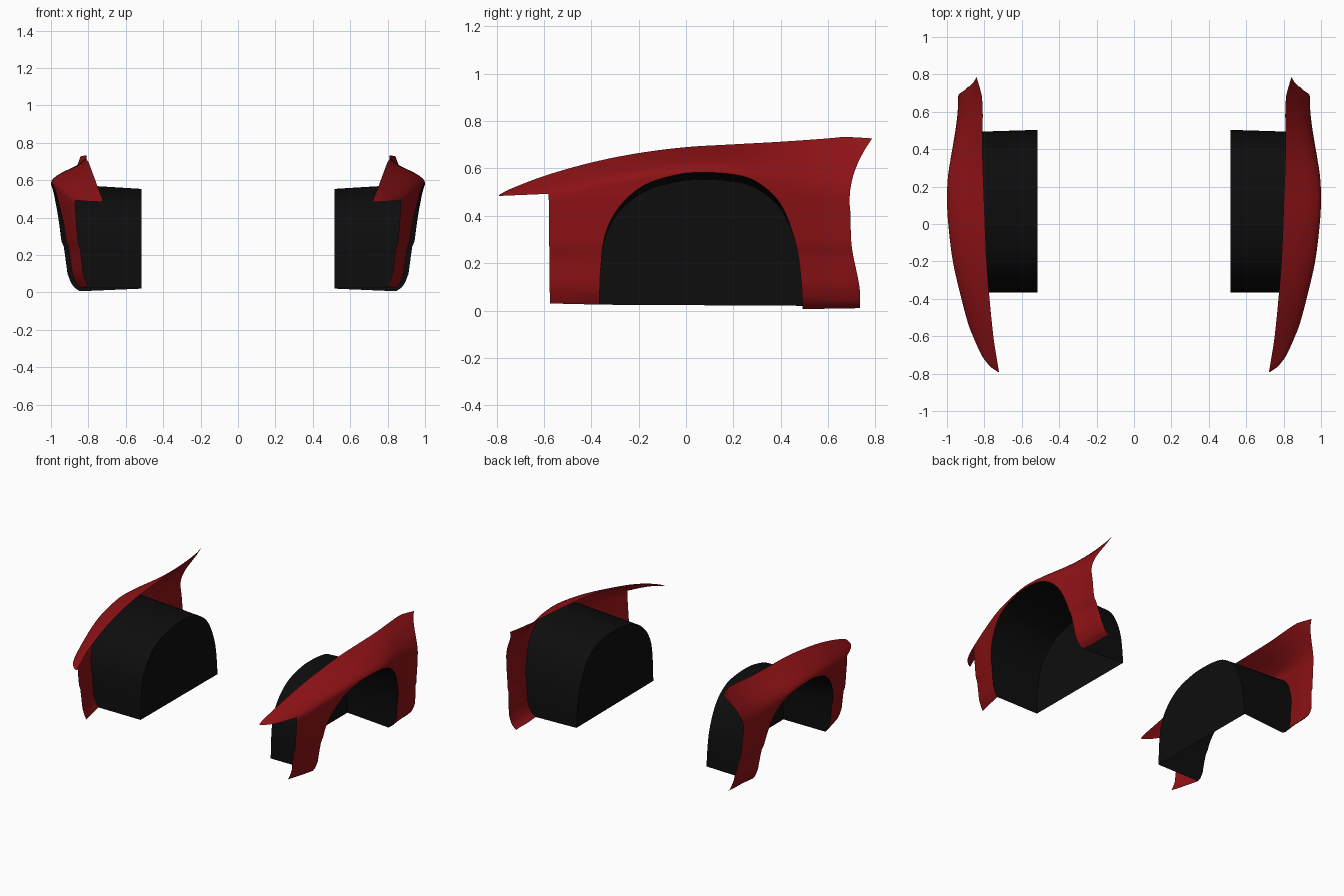
import bpy, bmesh, math

if "Cube" in bpy.data.objects:
    bpy.data.objects.remove(bpy.data.objects["Cube"])


def smooth(pts):
    """Scalar function through (t, value) points, cubic between them."""
    def f(t):
        t = min(max(t, pts[0][0]), pts[-1][0])
        i = next(k for k in range(len(pts) - 1) if t <= pts[k + 1][0] + 1e-9)
        def slope(k):
            a, b = pts[max(k - 1, 0)], pts[min(k + 1, len(pts) - 1)]
            return (b[1] - a[1]) / (b[0] - a[0])
        (t0, v0), (t1, v1) = pts[i], pts[i + 1]
        h = t1 - t0
        s = (t - t0) / h
        return ((2*s**3 - 3*s**2 + 1) * v0 + (s**3 - 2*s**2 + s) * h * slope(i)
                + (3*s**2 - 2*s**3) * v1 + (s**3 - s**2) * h * slope(i + 1))
    return f


def linear(pts):
    def f(t):
        for (t0, v0), (t1, v1) in zip(pts, pts[1:]):
            if t <= t1:
                return v0 + (v1 - v0) * max(0, (t - t0) / (t1 - t0))
        return pts[-1][1]
    return f


def path(pts, steps):
    """Smooth 2D path, a fixed number of steps per segment."""
    fy = smooth([(i, p[0]) for i, p in enumerate(pts)])
    fz = smooth([(i, p[1]) for i, p in enumerate(pts)])
    n = (len(pts) - 1) * steps
    return [(fy(i / steps), fz(i / steps)) for i in range(n + 1)]


def line(a, b, n):
    return [(a[0] + (b[0] - a[0]) * i / n, a[1] + (b[1] - a[1]) * i / n) for i in range(n + 1)]


# Guide curves along the length
top_z = smooth([(-.79, .488), (-.75, .51), (-.6, .568), (-.4, .625), (-.2, .665), (0, .69),
                (.2, .702), (.4, .713), (.6, .727), (.67, .733), (.787, .727)])
inner_x = smooth([(-.79, .722), (-.6, .752), (-.24, .785), (.1, .80), (.4, .81), (.67, .812), (.787, .842)])
outer_x = smooth([(-.79, .735), (-.76, .775), (-.7, .82), (-.57, .875), (-.37, .93), (-.19, .97), (0, .993),
                  (.13, 1.0), (.25, .995), (.35, .98), (.5, .955), (.6, .943), (.71, .938), (.787, .92)])
shoulder_z = smooth([(-.79, .478), (-.58, .48), (-.3, .54), (0, .58), (.15, .58), (.35, .55), (.55, .5), (.787, .46)])
tuck = linear([(0, -.12), (.03, -.075), (.06, -.06), (.1, -.045), (.25, -.027), (.262, -.018), (.3, -.014), (.48, 0)])


def skin_x(y, z):
    """Body side position at a point of the side view."""
    zt, zs = top_z(y), shoulder_z(y)
    t = min(max((zt - z) / max(zt - zs, .005), 0), 1)
    xi = inner_x(y)
    return xi + (outer_x(y) - xi) * math.sin(t * math.pi / 2) + tuck(z)


def make_object(name, bm, color):
    bmesh.ops.remove_doubles(bm, verts=bm.verts, dist=.0005)
    bmesh.ops.recalc_face_normals(bm, faces=bm.faces)
    if name == "fenders" and sum(f.normal.x * f.calc_area() for f in bm.faces) < 0:
        bmesh.ops.reverse_faces(bm, faces=bm.faces)
    mesh = bpy.data.meshes.new(name)
    bm.to_mesh(mesh)
    bm.free()
    ob = bpy.data.objects.new(name, mesh)
    bpy.context.collection.objects.link(ob)
    mat = bpy.data.materials.new(name + "_paint")
    mat.diffuse_color = color
    mat.use_nodes = True
    mat.node_tree.nodes["Principled BSDF"].inputs["Base Color"].default_value = mat.diffuse_color
    mesh.materials.append(mat)
    bpy.ops.object.select_all(action='DESELECT')
    ob.select_set(True)
    bpy.context.view_layer.objects.active = ob
    bpy.ops.object.shade_smooth_by_angle(angle=math.radians(35))
    ob.modifiers.new("other_side", 'MIRROR').use_axis[0] = True
    return ob


def grid(bm, rows):
    vs = [[bm.verts.new(p) for p in r] for r in rows]
    for a, b in zip(vs, vs[1:]):
        for i in range(len(a) - 1):
            bm.faces.new((a[i], a[i + 1], b[i + 1], b[i]))
    return vs


def patch(bm, a, b, n, bend=0):
    """Ruled patch between two side view paths, lifted onto the body side."""
    rows = []
    for j in range(n + 1):
        t = j / n
        row = []
        for (y0, z0), (y1, z1) in zip(a, b):
            pull = bend * 4 * t * (1 - t) * min(max((y0 - .416) / .28, 0), 1)
            y, z = y0 + (y1 - y0) * t - pull, z0 + (z1 - z0) * t
            row.append((skin_x(y, z), y, z))
        rows.append(row)
    grid(bm, rows)


# Wheel arch edge in the side view
S, M = 6, 10
arch = path([(-.366, .025), (-.36, .18), (-.34, .325), (-.28, .44), (-.175, .53), (-.03, .575), (.08, .583),
             (.19, .576), (.28, .553), (.365, .492), (.42, .41), (.467, .27), (.487, .12), (.493, .006)], S)
front, crown, rear = arch[:3*S + 1], arch[3*S:10*S + 1], arch[10*S:]

# Painted fender: front leg, upper body with pointed nose, rear leg
bm = bmesh.new()
corner = (-.58, .493)
patch(bm, front, line((-.575, .03), corner, len(front) - 1), M)
low = (line((-.79, .484), corner, 10) + line(corner, crown[0], M)[1:] + crown[1:]
       + line(crown[-1], (.695, .41), M)[1:])
high = []
for y, z in low:
    yb = y + .092 * max(0, (y - .3) / .395)
    high.append((yb, top_z(yb)))
patch(bm, low, high, 16, bend=.035)
rear_edge = path([(.695, .41), (.70, .27), (.732, .105), (.735, .01)], S)
patch(bm, rear, rear_edge, M)
make_object("fenders", bm, (.27, .006, .008, 1))

# Black wheel housing: arch swept inwards and closed by an inner wall
bm = bmesh.new()
rows = []
for t in (0, .33, .67, 1):
    row = []
    for y, z in arch:
        x0 = skin_x(y, z)
        zi = .02 + max(z - .02, 0) * .947
        row.append((x0 + (.515 - x0) * t, y + (.01 * t if y > .4 else 0) * (y - .4) / .09, z + (zi - z) * t))
    rows.append(row)
vs = grid(bm, rows)
bm.faces.new(vs[-1])
make_object("wheel_housings", bm, (.004, .004, .004, 1))
